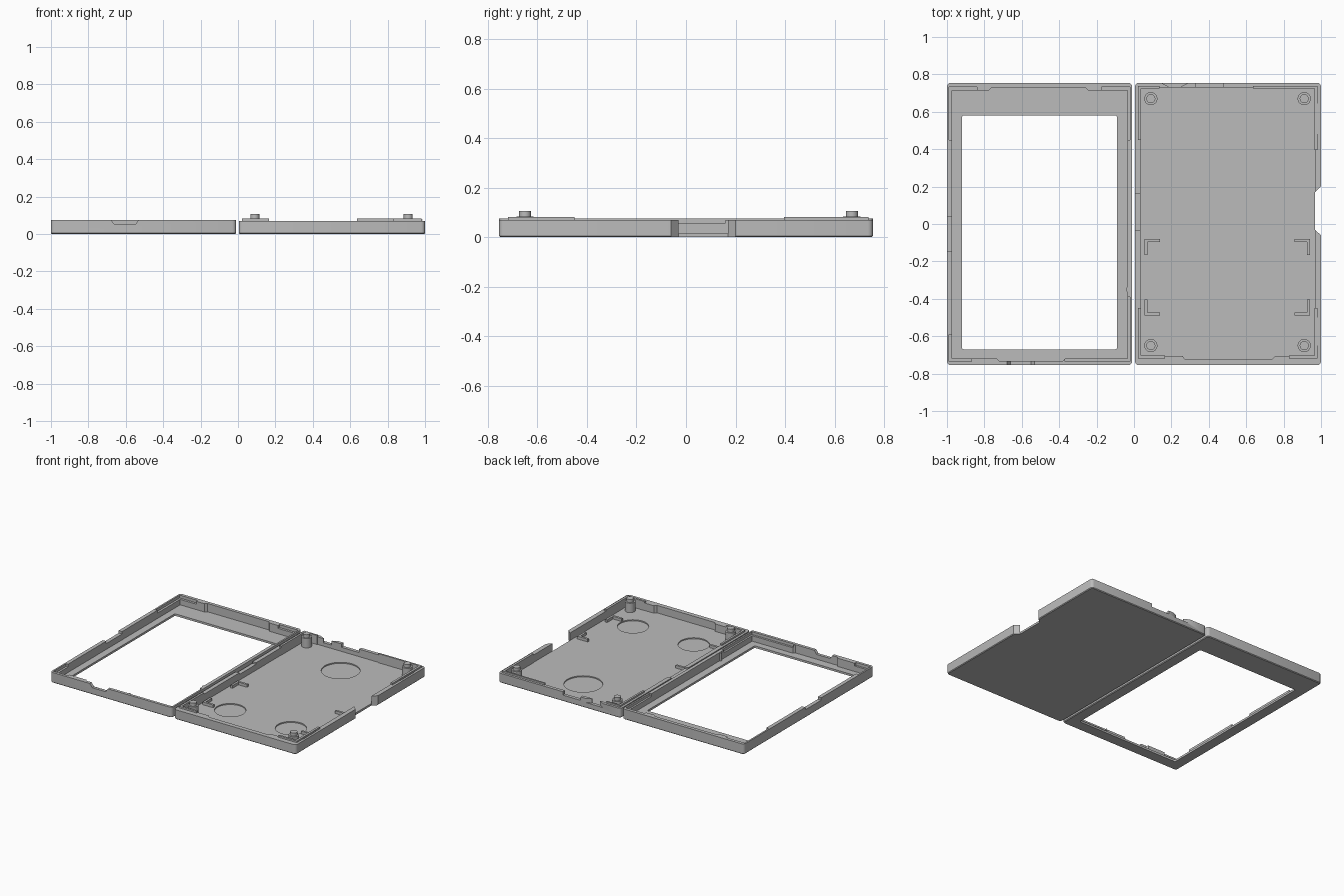
import bpy, bmesh, math
from mathutils import Matrix

if "Cube" in bpy.data.objects:
    bpy.data.objects.remove(bpy.data.objects["Cube"])

grey = bpy.data.materials.new("plain grey")
grey.use_nodes = True
grey.diffuse_color = (0.5, 0.5, 0.5, 1)
grey.node_tree.nodes["Principled BSDF"].inputs["Base Color"].default_value = (0.5, 0.5, 0.5, 1)


def finish(name, bm):
    bmesh.ops.recalc_face_normals(bm, faces=bm.faces)
    mesh = bpy.data.meshes.new(name)
    bm.to_mesh(mesh)
    bm.free()
    mesh.materials.append(grey)
    obj = bpy.data.objects.new(name, mesh)
    bpy.context.collection.objects.link(obj)
    return obj


def prism(name, outline, z0, z1):
    """Vertical extrusion of an xy outline."""
    bm = bmesh.new()
    face = bm.faces.new([bm.verts.new((x, y, z0)) for x, y in outline])
    ext = bmesh.ops.extrude_face_region(bm, geom=[face])
    for v in ext["geom"]:
        if isinstance(v, bmesh.types.BMVert):
            v.co.z = z1
    return finish(name, bm)


def box(name, x0, x1, y0, y1, z0, z1, round_r=0, chamfer=0):
    bm = bmesh.new()
    bmesh.ops.create_cube(bm, size=1)
    for v in bm.verts:
        v.co = ((x0, x1)[v.co.x > 0], (y0, y1)[v.co.y > 0], (z0, z1)[v.co.z > 0])
    if round_r:
        edges = [e for e in bm.edges if abs(e.verts[0].co.z - e.verts[1].co.z) > 1e-4]
        bmesh.ops.bevel(bm, geom=edges, offset=round_r, segments=3, profile=0.5, affect='EDGES')
    if chamfer:
        edges = [e for e in bm.edges if all(abs(v.co.z - z0) < 1e-5 for v in e.verts)]
        bmesh.ops.bevel(bm, geom=edges, offset=chamfer, segments=1, affect='EDGES')
    return finish(name, bm)


def cylinder(name, x, y, r, z0, z1):
    bm = bmesh.new()
    bmesh.ops.create_cone(bm, cap_ends=True, segments=40, radius1=r, radius2=r, depth=z1 - z0,
                          matrix=Matrix.Translation((x, y, (z0 + z1) / 2)))
    obj = finish(name, bm)
    smooth(obj)
    return obj


def smooth(obj):
    bpy.ops.object.select_all(action='DESELECT')
    obj.select_set(True)
    bpy.context.view_layer.objects.active = obj
    bpy.ops.object.shade_smooth_by_angle(angle=math.radians(35))


def cut(target, cutter):
    mod = target.modifiers.new("cut", 'BOOLEAN')
    mod.operation = 'DIFFERENCE'
    mod.solver = 'EXACT'
    mod.object = cutter
    bpy.context.view_layer.objects.active = target
    bpy.ops.object.modifier_apply(modifier=mod.name)
    bpy.data.objects.remove(cutter)


def cut_boxes(target, boxes):
    for b in boxes:
        cut(target, box("cutter", *b))


FLOOR, TOP = 0.015, 0.2

# Window frame: shallow tray with a large opening
frame = box("window_frame", -1, -0.01, -0.755, 0.755, 0, 0.076, 0.02, 0.005)
cut(frame, box("cutter", -0.972, -0.035, -0.72, 0.715, FLOOR, TOP))
cut(frame, box("cutter", -0.92, -0.09, -0.67, 0.58, -0.1, TOP, 0.01))
# Thinner middle stretches of the end walls, with sloped ends
cut(frame, prism("cutter", [(-0.79, 0.70), (-0.23, 0.70), (-0.26, 0.73), (-0.76, 0.73)], FLOOR, TOP))
cut(frame, prism("cutter", [(-0.75, -0.70), (-0.35, -0.70), (-0.38, -0.733), (-0.72, -0.733)], FLOOR, TOP))
# Rabbets near the corners that receive the base lips
cut_boxes(frame, [
    (-0.988, -0.84, 0.70, 0.732, 0.055, TOP),
    (-0.175, -0.022, 0.70, 0.732, 0.055, TOP),
    (-0.988, -0.87, -0.735, -0.70, 0.055, TOP),
    (-0.37, -0.022, -0.735, -0.70, 0.055, TOP),
    (-0.988, -0.96, 0.45, 0.732, 0.055, TOP),
    (-0.988, -0.96, -0.735, -0.59, 0.055, TOP),
    (-0.05, -0.022, 0.45, 0.732, 0.055, TOP),
    (-0.05, -0.022, -0.735, -0.39, 0.055, TOP),
    (-1.1, -0.96, -0.145, 0.04, 0.058, TOP),
])
# Tapered notch through the front wall
notch = prism("cutter", [(-0.66, 0.05), (-0.55, 0.05), (-0.53, 0.078), (-0.53, 0.2),
                         (-0.68, 0.2), (-0.68, 0.078)], 0.70, 0.80)
notch.data.transform(Matrix.Rotation(math.radians(90), 4, 'X'))
cut(frame, notch)
smooth(frame)
cylinder("frame_peg", -0.03, -0.35, 0.014, FLOOR, 0.074)

# Base tray
base = box("base_tray", 0.005, 1, -0.755, 0.755, 0, 0.07, 0.02, 0.005)
cut(base, box("cutter", 0.035, 0.967, -0.705, 0.73, FLOOR, TOP))
cut(base, prism("cutter", [(0.25, -0.69), (0.77, -0.69), (0.74, -0.722), (0.27, -0.722)], FLOOR, TOP))
# Open bay in the outer wall with slanted ends
cut(base, prism("cutter", [(0.967, -0.03), (1.01, -0.07), (1.01, 0.21), (0.967, 0.17)], -0.1, TOP))
# Notches in the back wall and hinge-side wall
cut(base, prism("cutter", [(0.145, 0.80), (0.145, 0.755), (0.185, 0.735), (0.185, 0.70),
                           (0.25, 0.70), (0.25, 0.735), (0.29, 0.755), (0.29, 0.80)], 0.04, TOP))
cut_boxes(base, [(0.33, 0.475, 0.70, 0.80, 0.045, TOP),
                 (-0.1, 0.05, -0.035, 0.16, 0.058, TOP)])
# Round recesses in the floor
for x, y, r in [(0.5, 0.48, 0.13), (0.255, -0.455, 0.105), (0.75, -0.455, 0.105)]:
    cut(base, cylinder("cutter", x, y, r, 0.007, TOP))
smooth(base)

# Raised locating lips at the base corners
LIP = 0.082
lips = [(0.022, 0.135, 0.725, 0.738), (0.635, 0.982, 0.725, 0.738),
        (0.022, 0.165, -0.718, -0.703), (0.83, 0.982, -0.718, -0.703),
        (0.022, 0.037, 0.45, 0.738), (0.022, 0.037, -0.718, -0.45),
        (0.965, 0.982, 0.395, 0.738), (0.965, 0.982, -0.718, -0.45)]
for i, lip in enumerate(lips):
    box(f"corner_lip_{i + 1}", *lip, FLOOR, LIP)
# Small snap ridges on the outer lips
for i, (y0, y1) in enumerate([(0.48, 0.645), (-0.65, -0.5)]):
    box(f"snap_ridge_{i + 1}", 0.98, 0.987, y0, y1, 0.0715, 0.077)

# Stepped corner posts
for x in (0.09, 0.91):
    for y in (0.67, -0.65):
        cylinder("corner_post", x, y, 0.035, FLOOR - 0.005, 0.084)
        cylinder("post_pin", x, y, 0.024, 0.08, 0.107)

# L-shaped brackets on the floor, open towards the middle
T, ARM = 0.016, 0.085
for x, sx in ((0.055, 1), (0.942, -1)):
    for y, sy in ((-0.08, -1), (-0.49, 1)):
        prism("floor_bracket", [(x, y), (x + sx * ARM, y), (x + sx * ARM, y + sy * T),
                                (x + sx * T, y + sy * T), (x + sx * T, y + sy * ARM),
                                (x, y + sy * ARM)], FLOOR - 0.003, 0.035)
